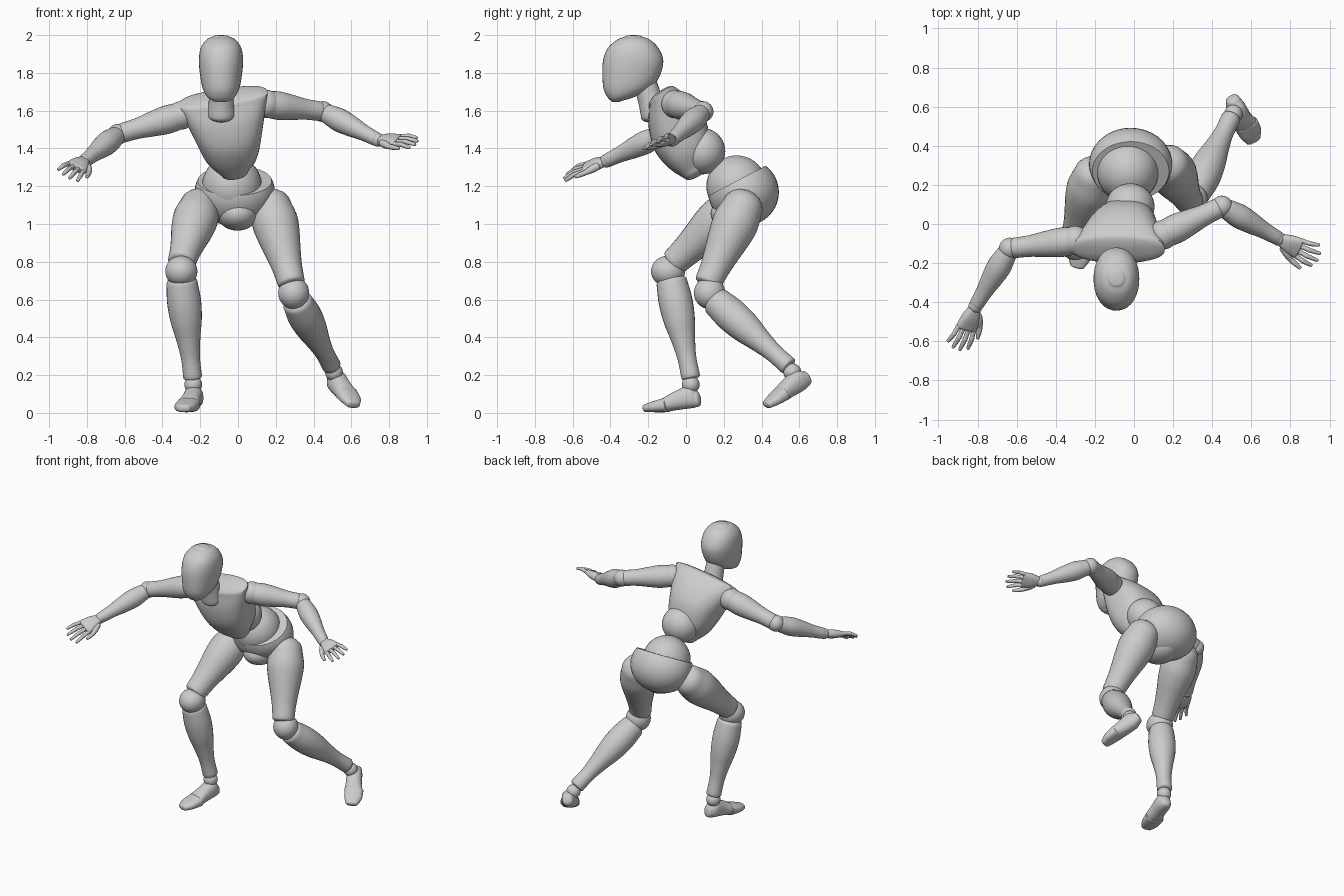
import bpy, bmesh, math
from mathutils import Vector as V

if "Cube" in bpy.data.objects:
    bpy.data.objects.remove(bpy.data.objects["Cube"])


def finish(bm, name):
    bmesh.ops.recalc_face_normals(bm, faces=bm.faces)
    me = bpy.data.meshes.new(name)
    bm.to_mesh(me)
    bm.free()
    ob = bpy.data.objects.new(name, me)
    bpy.context.collection.objects.link(ob)
    bpy.ops.object.select_all(action='DESELECT')
    ob.select_set(True)
    bpy.context.view_layer.objects.active = ob
    bpy.ops.object.shade_smooth_by_angle(angle=math.radians(40))
    return ob


def spline(pts, steps=5):
    """Smooth curve through stations of (x, y, z, half width, half depth)."""
    p = [V(q) for q in pts]
    p = [p[0] * 2 - p[1]] + p + [p[-1] * 2 - p[-2]]
    out = []
    for i in range(1, len(p) - 2):
        a, b, c, d = p[i - 1:i + 3]
        for k in range(steps):
            t = k / steps
            out.append((b * 2 + (c - a) * t + (a * 2 - b * 5 + c * 4 - d) * t * t
                        + (b * 3 - a - c * 3 + d) * t ** 3) * 0.5)
    return out + [p[-2]]


def loft(name, pts, ref=(0, 1, 0), axis=None, caps=(0.5, 0.5), n=28, power=2.0):
    st = spline(pts)
    ax = V(axis) if axis else V(pts[-1][:3]) - V(pts[0][:3])
    ax.normalize()
    side = ax.cross(V(ref)).normalized()
    dep = side.cross(ax)

    def cap(s, sign, f):
        r = f * min(s[3], s[4])
        res = []
        for k in range(1, 6):
            a = math.radians(k * 17.4)
            c = V(s[:3]) + ax * (sign * r * math.sin(a))
            res.append((*c, s[3] * math.cos(a), s[4] * math.cos(a)))
        return res

    rings = cap(st[0], -1, caps[0])[::-1] + [tuple(s) for s in st] + cap(st[-1], 1, caps[1])
    bm = bmesh.new()
    loops = []
    for x, y, z, a, b in rings:
        row = []
        for i in range(n):
            t = math.tau * i / n
            c, s = math.cos(t), math.sin(t)
            c = math.copysign(abs(c) ** (2 / power), c)
            s = math.copysign(abs(s) ** (2 / power), s)
            row.append(bm.verts.new(V((x, y, z)) + side * (a * c) + dep * (b * s)))
        loops.append(row)
    for r0, r1 in zip(loops, loops[1:]):
        for i in range(n):
            j = (i + 1) % n
            bm.faces.new((r0[i], r0[j], r1[j], r1[i]))
    bm.faces.new(loops[0])
    bm.faces.new(loops[-1])
    return finish(bm, name)


def limb(name, p0, p1, radii, **kw):
    p0, p1 = V(p0), V(p1)
    m = len(radii) - 1
    return loft(name, [(*p0.lerp(p1, i / m), r, r) for i, r in enumerate(radii)], **kw)


def ball(name, c, r, cut=None):
    r = V((r, r, r)) if isinstance(r, float) else V(r)
    bm = bmesh.new()
    bmesh.ops.create_uvsphere(bm, u_segments=36, v_segments=20, radius=1)
    for v in bm.verts:
        v.co = V(c) + V((v.co.x * r.x, v.co.y * r.y, v.co.z * r.z))
    if cut:
        g = bm.verts[:] + bm.edges[:] + bm.faces[:]
        res = bmesh.ops.bisect_plane(bm, geom=g, plane_co=cut[0], plane_no=cut[1], clear_outer=True)
        edges = [e for e in res['geom_cut'] if isinstance(e, bmesh.types.BMEdge)]
        bmesh.ops.edgeloop_fill(bm, edges=edges)
    return finish(bm, name)


def hand(tag, wrist, tip, thumb):
    w, t, th = V(wrist), V(tip), V(thumb)
    L = (t - w).length
    d = (t - w).normalized()
    s = (th - w) - d * (th - w).dot(d)
    s.normalize()
    nrm = d.cross(s)
    if nrm.z < 0:
        nrm = -nrm
    ball(tag + "_wrist", w, 0.036)
    loft(tag + "_palm", [(*(w + d * L * f), a, b) for f, a, b in
                         ((0.08, 0.034, 0.026), (0.28, 0.05, 0.028), (0.5, 0.058, 0.02))],
         ref=nrm, power=2.6)
    for i, (off, length) in enumerate(((-0.046, 0.88), (-0.016, 0.98), (0.015, 1.0), (0.045, 0.93))):
        a = w + d * L * 0.5 + s * off
        c = w + d * L * length + s * off * 1.35 - nrm * 0.012
        b = a.lerp(c, 0.5) + nrm * 0.008
        limb(f"{tag}_finger_{i}_base", a, b, (0.014, 0.012, 0.013), ref=nrm, n=14)
        limb(f"{tag}_finger_{i}_tip", b, c, (0.012, 0.011, 0.008), ref=nrm, n=14)
    a = w + d * L * 0.18 + s * 0.035
    b = a.lerp(th, 0.5) + s * 0.012
    limb(tag + "_thumb_base", a, b, (0.02, 0.02, 0.014), ref=nrm, n=14)
    limb(tag + "_thumb_tip", b, th, (0.014, 0.013, 0.009), ref=nrm, n=14)


# head: height, front, back, half width
head = ((1.65, -.395, -.345, .04), (1.67, -.415, -.28, .07), (1.71, -.435, -.195, .094),
        (1.77, -.442, -.145, .108), (1.86, -.44, -.12, .117), (1.93, -.415, -.145, .108),
        (1.975, -.365, -.19, .078), (1.993, -.32, -.235, .042))
loft("head", [(-.09, (f + b) / 2, z, w, (b - f) / 2) for z, f, b, w in head],
     axis=(0, 0, 1), caps=(.2, .17), n=36, power=2.15)
limb("neck", (-.088, -.165, 1.58), (-.09, -.215, 1.74), (.075, .065, .062))

# torso
up = V((-.13, -.55, .83)).normalized()
low, high = V((-.02, .06, 1.285)), V((-.08, -.125, 1.665))
chest = ((0, .075, .08), (.22, .14, .13), (.5, .178, .158), (.78, .212, .135), (1, .24, .085))
loft("chest", [(*low.lerp(high, t), a, b) for t, a, b in chest],
     ref=(0, -1, 0), axis=up, caps=(.4, .3), n=40, power=2.5)
ball("midriff", (-.02, .09, 1.385), (.125, .118, .122))
ball("abdomen", (-.032, .268, 1.2), (.158, .16, .163))
ball("pelvis", (-.017, .305, 1.168), (.213, .187, .18), cut=((-.017, .31, 1.25), (0, -.46, .88)))
ball("crotch", (-.002, .27, 1.055), (.11, .14, .09))

# legs
limb("right_thigh", (-.205, .25, 1.09), (-.298, -.06, .80), (.105, .119, .112, .096, .082, .074), caps=(.85, .3))
limb("left_thigh", (.175, .3, 1.09), (.282, .118, .69), (.108, .122, .112, .095, .08, .072), caps=(.85, .3))
ball("right_knee", (-.3, -.095, .75), (.085, .09, .082))
ball("left_knee", (.295, .125, .635), (.082, .083, .085))
limb("right_shin", (-.297, -.075, .69), (-.24, .025, .19), (.082, .09, .083, .064, .05, .05), caps=(.5, .3))
limb("left_shin", (.315, .165, .585), (.495, .54, .25), (.08, .09, .083, .064, .05, .05), caps=(.5, .3))

# feet
ball("right_ankle", (-.237, .025, .15), .047)
ball("left_ankle", (.508, .563, .215), .047)
loft("right_foot", [(-.222, .06, .075, .035, .042), (-.232, .025, .085, .05, .06),
                    (-.248, -.05, .065, .052, .05), (-.262, -.105, .045, .06, .04)],
     ref=(0, 0, 1), caps=(.5, .2), power=2.3)
loft("right_toes", [(-.262, -.1, .043, .063, .04), (-.28, -.17, .032, .058, .029),
                    (-.29, -.215, .025, .038, .02)], ref=(0, 0, 1), caps=(.3, .6), power=2.5)
loft("left_foot", [(.505, .635, .185, .036, .04), (.52, .595, .17, .05, .058),
                   (.55, .54, .13, .053, .05), (.575, .505, .1, .06, .04)],
     ref=(.3, -.45, .8), caps=(.5, .2), power=2.3)
loft("left_toes", [(.573, .51, .103, .063, .04), (.597, .465, .07, .058, .03),
                   (.61, .43, .045, .04, .021)], ref=(.3, -.45, .8), caps=(.3, .6), power=2.5)

# arms: shoulder, elbow, wrist, fingertip, thumb tip
arms = {
    "right": ((-.3, -.085, 1.575), (-.635, -.125, 1.475), (-.81, -.42, 1.335), (-.905, -.645, 1.262), (-.80, -.585, 1.25)),
    "left": ((.15, -.055, 1.635), (.45, .09, 1.595), (.74, -.075, 1.445), (.945, -.175, 1.44), (.85, -.225, 1.40)),
}
for tag, (s, e, w, f, t) in arms.items():
    s, e, w = V(s), V(e), V(w)
    ball(tag + "_shoulder", s, .075)
    limb(tag + "_upper_arm", s, s.lerp(e, .93), (.07, .075, .066, .055, .052), ref=(0, 0, 1), caps=(.7, .4))
    ball(tag + "_elbow", e, .055)
    limb(tag + "_forearm", e.lerp(w, .08), e.lerp(w, .97), (.052, .062, .055, .043, .037), ref=(0, 0, 1))
    hand(tag + "_hand", w, f, t)
